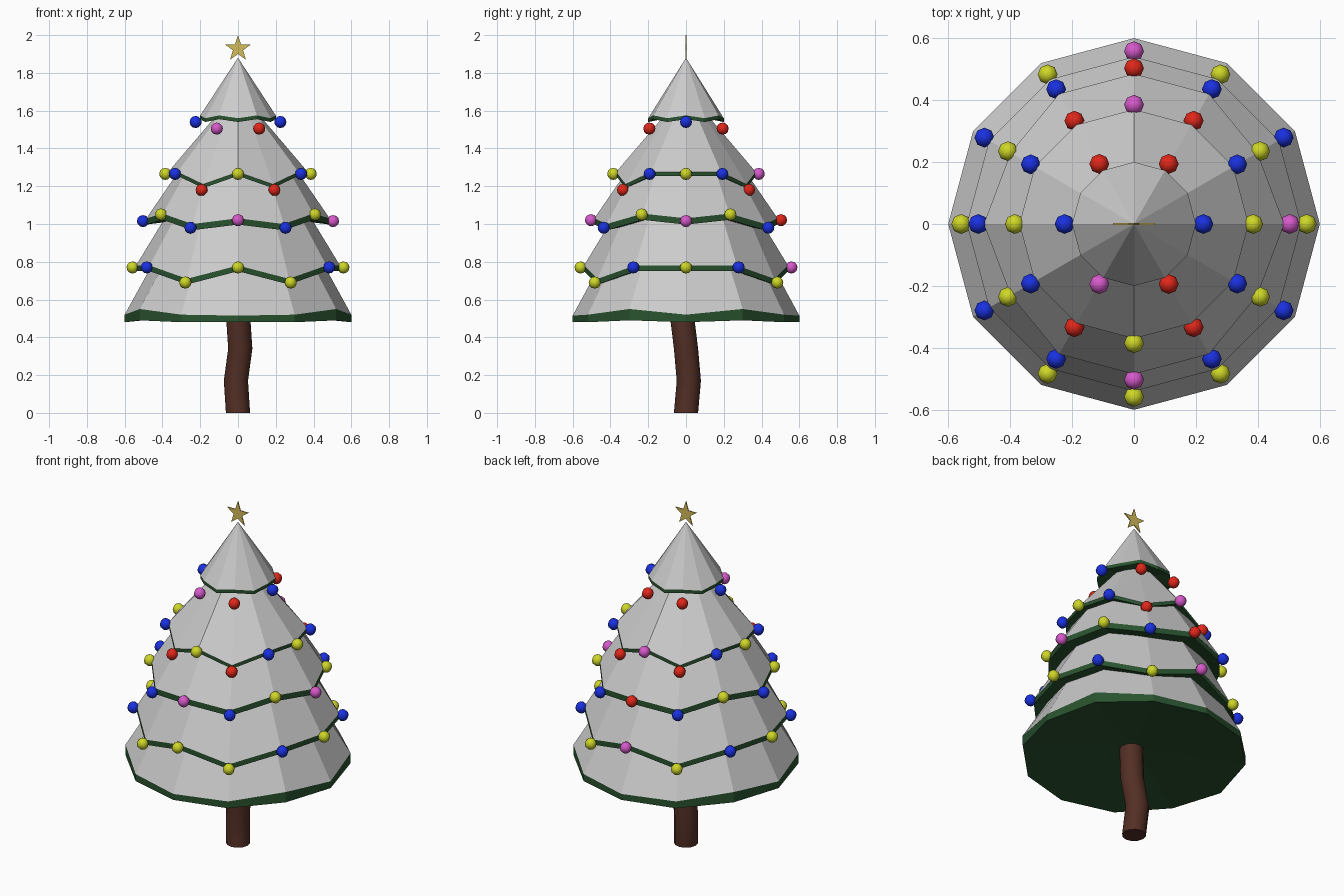
import bpy, bmesh, math
from mathutils import Vector

if "Cube" in bpy.data.objects:
    bpy.data.objects.remove(bpy.data.objects["Cube"])


def material(name, rgb):
    m = bpy.data.materials.new(name)
    m.diffuse_color = (*rgb, 1)
    m.use_nodes = True
    m.node_tree.nodes["Principled BSDF"].inputs["Base Color"].default_value = m.diffuse_color
    return m


GREEN = material("needle_green", (0.022, 0.085, 0.028))
BROWN = material("bark_brown", (0.085, 0.028, 0.018))
GOLD = material("star_gold", (0.65, 0.5, 0.1))
BALLS = {"R": material("ball_red", (0.75, 0.02, 0.01)),
         "B": material("ball_blue", (0.01, 0.03, 0.75)),
         "Y": material("ball_yellow", (0.62, 0.68, 0.02)),
         "P": material("ball_pink", (0.68, 0.1, 0.6))}


def finish(name, bm, mat=None, smooth=False):
    bmesh.ops.recalc_face_normals(bm, faces=bm.faces)
    for f in bm.faces:
        f.smooth = smooth
    me = bpy.data.meshes.new(name)
    bm.to_mesh(me)
    bm.free()
    ob = bpy.data.objects.new(name, me)
    bpy.context.collection.objects.link(ob)
    if mat:
        me.materials.append(mat)
    return ob


def polar(r, k, z):
    a = math.radians(30 * k)
    return Vector((r * math.cos(a), r * math.sin(a), z))


def quarter(values, k):
    # value for spoke k, mirrored from the 0/30/60/90 degree values
    q = k % 6
    return values[q if q <= 3 else 6 - q]


def bridge(bm, a, b):
    n = len(a)
    for i in range(n):
        bm.faces.new((a[i], a[(i + 1) % n], b[(i + 1) % n], b[i]))


def fan(bm, ring, tip):
    n = len(ring)
    for i in range(n):
        bm.faces.new((ring[i], ring[(i + 1) % n], tip))


def tier(i, top_r, top_z, radii, heights, band, under):
    rim = [polar(quarter(radii, k), k, quarter(heights, k)) for k in range(12)]
    # snow covered slope
    bm = bmesh.new()
    outer = [bm.verts.new(p) for p in rim]
    tip = bm.verts.new((0, 0, top_z))
    if top_r:
        inner = [bm.verts.new(polar(top_r, k, top_z)) for k in range(12)]
        bridge(bm, outer, inner)
        fan(bm, inner, tip)
    else:
        fan(bm, outer, tip)
    finish(f"snow_tier_{i}", bm)
    # green rim band and underside
    bm = bmesh.new()
    upper = [bm.verts.new(p) for p in rim]
    lower = [bm.verts.new(p - Vector((0, 0, quarter(band, k)))) for k, p in enumerate(rim)]
    bridge(bm, upper, lower)
    fan(bm, lower, bm.verts.new((0, 0, under)))
    finish(f"branch_tier_{i}", bm, GREEN)


# Branch tiers, top to bottom
tier(1, 0, 1.88, [0.2] * 4, [1.575, 1.56, 1.575, 1.56], [0.02] * 4, 1.58)
tier(2, 0.11, 1.58, [0.37] * 4, [1.275, 1.275, 1.21, 1.275], [0.02] * 4, 1.30)
tier(3, 0.30, 1.30, [0.485, 0.46, 0.485, 0.485], [1.03, 1.055, 1.0, 1.03], [0.033] * 4, 1.06)
tier(4, 0.37, 1.06, [0.54] * 4, [0.78, 0.78, 0.71, 0.78], [0.03] * 4, 0.82)
tier(5, 0.435, 0.82, [0.6] * 4, [0.52, 0.55, 0.52, 0.515], [0.04, 0.06, 0.04, 0.035], 0.54)


# Hanging balls: one colour letter per 30 degree spoke, '-' for none
def ball_row(i, colours, radii, heights):
    for k, c in enumerate(colours):
        if c == "-":
            continue
        bm = bmesh.new()
        bmesh.ops.create_uvsphere(bm, u_segments=8, v_segments=6, radius=0.032)
        bmesh.ops.translate(bm, verts=bm.verts,
                            vec=polar(quarter(radii, k), k, quarter(heights, k)))
        finish(f"ball_{i}_{k}", bm, BALLS[c], True)


ball_row(1, "B-R-R-B-P-R-", [0.224] * 4, [1.54, 0, 1.505, 0])
ball_row(2, "YBRPRBYBRYRB", [0.385] * 4, [1.265, 1.265, 1.18, 1.265])
ball_row(3, "PYBRBYBYBPBY", [0.503, 0.47, 0.503, 0.503], [1.015, 1.05, 0.98, 1.02])
ball_row(4, "YBYPYBYBYYYB", [0.558] * 4, [0.77, 0.77, 0.69, 0.77])

# Crooked trunk
bm = bmesh.new()
rings = [[bm.verts.new(polar(0.064, k, z) + Vector((x, y, 0))) for k in range(12)]
         for x, y, z in [(0, 0, 0), (-0.011, 0.015, 0.17), (0.012, 0, 0.34), (0, -0.022, 0.52), (0, -0.022, 0.6)]]
for a, b in zip(rings, rings[1:]):
    bridge(bm, a, b)
bm.faces.new(rings[0])
bm.faces.new(rings[-1])
trunk = finish("trunk", bm, BROWN)
bpy.context.view_layer.objects.active = trunk
trunk.select_set(True)
bpy.ops.object.shade_smooth_by_angle(angle=math.radians(40))

# Thin five-pointed star
bm = bmesh.new()
sides = []
for y in (-0.003, 0.003):
    ring = []
    for k in range(10):
        r, a = (0.028 if k % 2 else 0.072), math.radians(90 + 36 * k)
        ring.append(bm.verts.new((r * math.cos(a), y, 1.928 + r * math.sin(a))))
    bm.faces.new(ring)
    sides.append(ring)
bridge(bm, *sides)
finish("star", bm, GOLD)
